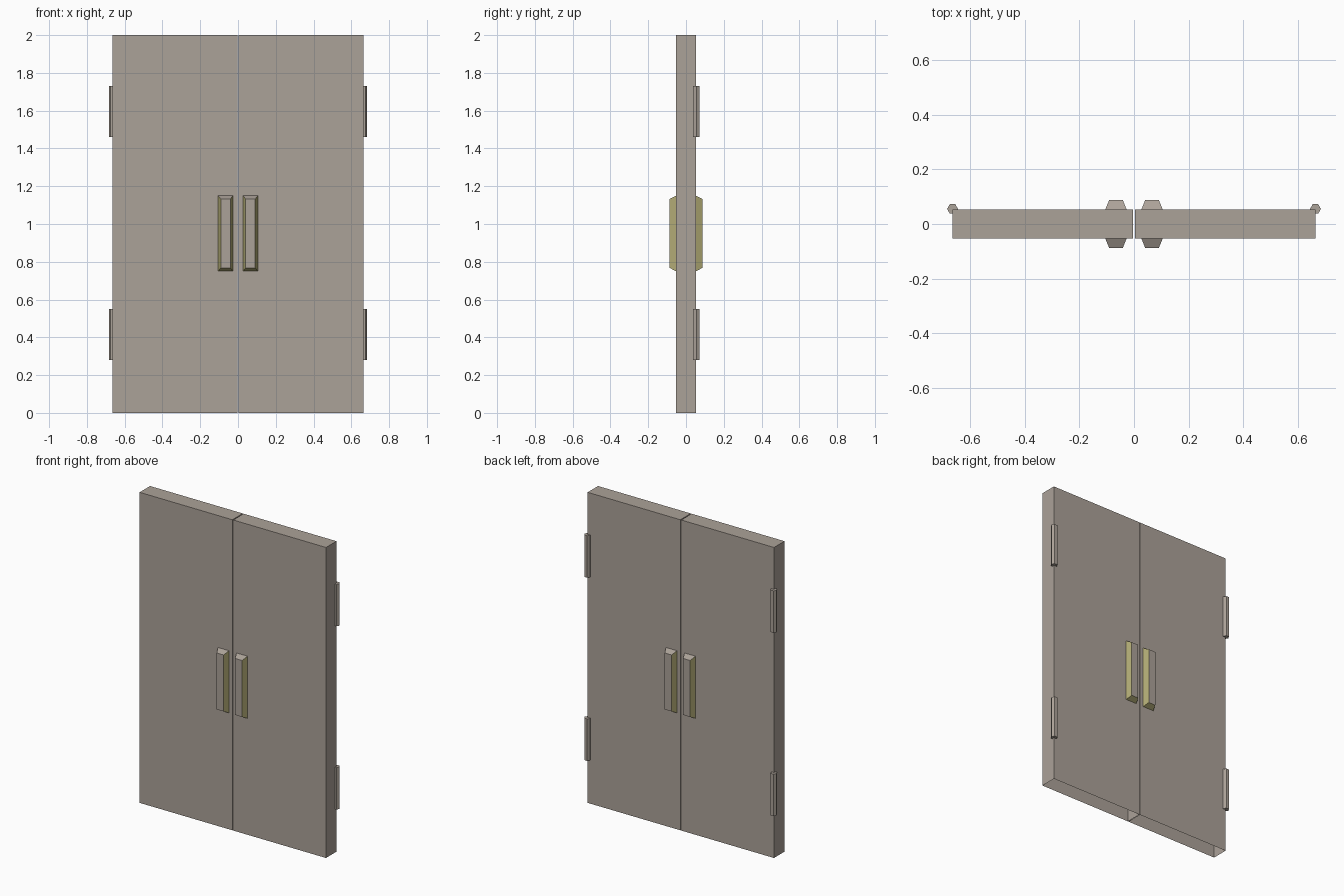
import bpy
import bmesh
import math
from mathutils import Matrix

old = bpy.data.objects.get("Cube")
if old:
    bpy.data.objects.remove(old, do_unlink=True)


def material(name, rgb):
    m = bpy.data.materials.new(name)
    m.use_nodes = True
    m.diffuse_color = (*rgb, 1)
    m.node_tree.nodes["Principled BSDF"].inputs["Base Color"].default_value = (*rgb, 1)
    return m


GREY = material("warm grey", (0.41, 0.36, 0.315))
OLIVE = material("olive brass", (0.445, 0.41, 0.18))

HALF_DEPTH = 0.053


def finish(name, bm, mats):
    mesh = bpy.data.meshes.new(name)
    bm.to_mesh(mesh)
    bm.free()
    for m in mats:
        mesh.materials.append(m)
    ob = bpy.data.objects.new(name, mesh)
    bpy.context.collection.objects.link(ob)
    return ob


def door(name, side):
    # Hollow slab, open underneath, with a hairline gap at the centre
    bm = bmesh.new()
    x0, x1 = 0.003, 0.664
    place = Matrix.Translation((side * (x0 + x1) / 2, 0, 1))
    size = Matrix.Diagonal((x1 - x0, 2 * HALF_DEPTH, 2, 1))
    bmesh.ops.create_cube(bm, size=1, matrix=place @ size)
    bm.normal_update()
    bottom = [f for f in bm.faces if f.normal.z < -0.9]
    bmesh.ops.delete(bm, geom=bottom, context='FACES_ONLY')
    finish(name, bm, [GREY])


def handle(name, side, facing):
    # Tapered bar: grey face and top, olive flanks and underside
    bm = bmesh.new()
    rings = []
    for hx, hz, y in ((0.039, 0.2, HALF_DEPTH), (0.025, 0.182, 0.0875)):
        rings.append([bm.verts.new((side * 0.066 + sx * hx, facing * y, 0.95 + sz * hz))
                      for sx, sz in ((-1, -1), (1, -1), (1, 1), (-1, 1))])
    base, tip = rings
    for i in range(4):
        j = (i + 1) % 4
        bm.faces.new((base[i], base[j], tip[j], tip[i]))
    bm.faces.new(tip)
    bmesh.ops.recalc_face_normals(bm, faces=bm.faces)
    # Make sure the front plate looks outwards
    bm.normal_update()
    bm.faces.ensure_lookup_table()
    if bm.faces[4].normal.y * facing < 0:
        bmesh.ops.reverse_faces(bm, faces=bm.faces)
        bm.normal_update()
    for f in bm.faces:
        f.material_index = 1 if abs(f.normal.x) > 0.5 or f.normal.z < -0.5 else 0
    finish(name, bm, [GREY, OLIVE])


def hinge(name, side, z):
    # Six-sided pin on the back outer edge, corners pointing sideways
    bm = bmesh.new()
    turn = Matrix.Rotation(math.radians(30), 4, 'Z')
    bmesh.ops.create_cone(bm, cap_ends=True, segments=6, radius1=0.02, radius2=0.02,
                          depth=0.27, matrix=turn)
    # Align a corner with the x axis whichever way the cone starts
    if max(v.co.x for v in bm.verts) < 0.0195:
        bmesh.ops.rotate(bm, verts=bm.verts, matrix=Matrix.Rotation(math.radians(30), 3, 'Z'))
    bmesh.ops.translate(bm, verts=bm.verts, vec=(side * 0.664, 0.055, z))
    finish(name, bm, [GREY])


for label, side in (("left", 1), ("right", -1)):
    door(label + "_door", side)
    handle(label + "_front_handle", side, -1)
    handle(label + "_back_handle", side, 1)
    hinge(label + "_lower_hinge", side, 0.415)
    hinge(label + "_upper_hinge", side, 1.595)
